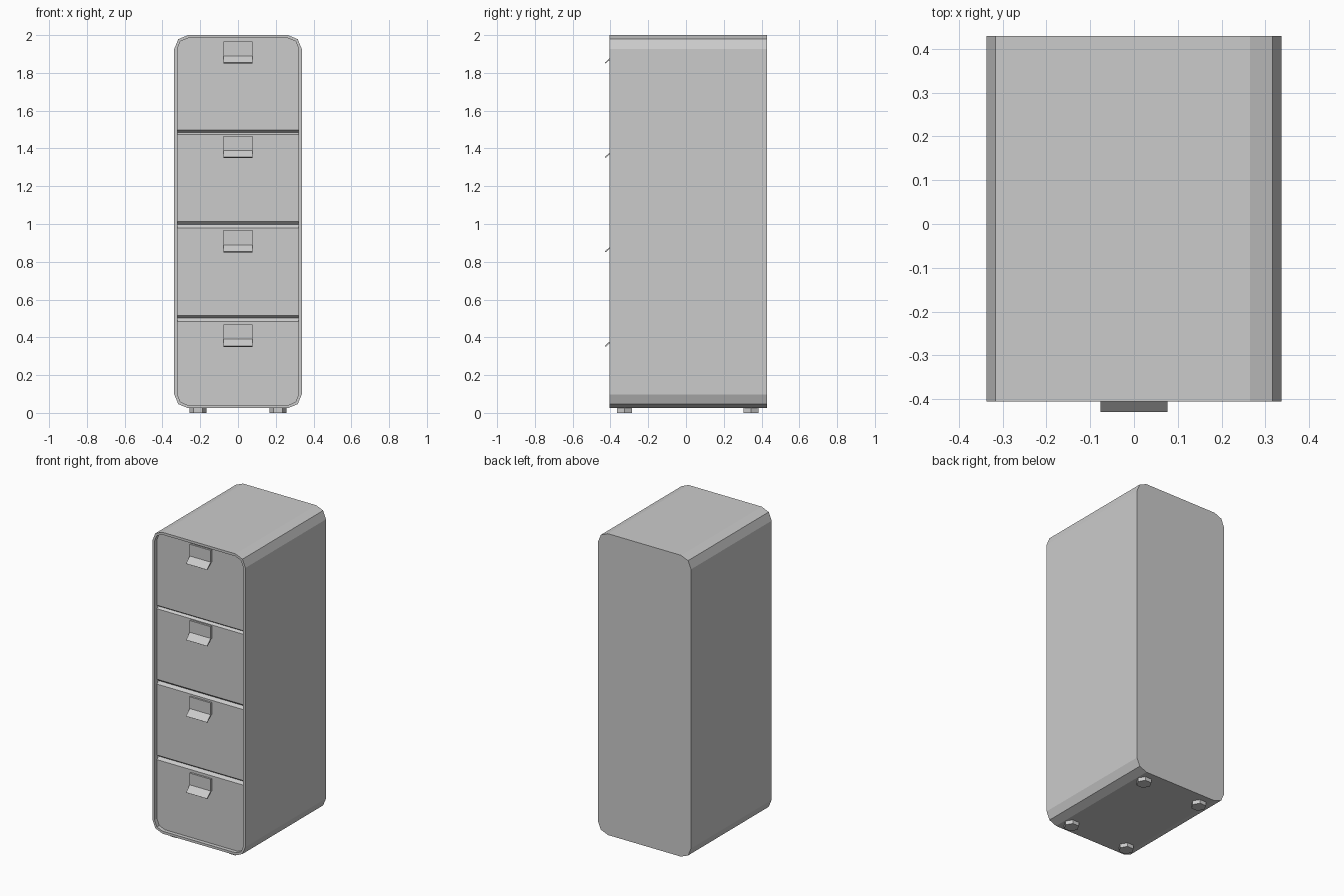
import bpy, bmesh, math

cube = bpy.data.objects.get("Cube")
if cube:
    bpy.data.objects.remove(cube, do_unlink=True)

# One painted-steel colour
grey = bpy.data.materials.new("light_grey_metal")
grey.use_nodes = True
colour = (0.6, 0.6, 0.6, 1)
grey.diffuse_color = colour
grey.node_tree.nodes["Principled BSDF"].inputs["Base Color"].default_value = colour

HALF_W, FRONT, BACK = 0.3375, -0.405, 0.43
BOTTOM, TOP, RADIUS, RIM = 0.025, 2.0, 0.073, 0.016
PANEL_Y, GROOVE = -0.38, 0.016


def finish(name, bm):
    mesh = bpy.data.meshes.new(name)
    bm.to_mesh(mesh)
    bm.free()
    mesh.materials.append(grey)
    obj = bpy.data.objects.new(name, mesh)
    bpy.context.collection.objects.link(obj)
    return obj


def rounded_loop(bm, inset, y):
    """Rectangle facing the front, with two-segment rounded corners."""
    r, mid = RADIUS - inset, (BOTTOM + TOP) / 2
    cx, cz = HALF_W - RADIUS, (TOP - BOTTOM) / 2 - RADIUS
    verts = []
    for i, (sx, sz) in enumerate([(1, 1), (-1, 1), (-1, -1), (1, -1)]):
        for step in range(3):
            a = math.radians(90 * i + 45 * step)
            verts.append(bm.verts.new((sx * cx + r * math.cos(a), y,
                                       mid + sz * cz + r * math.sin(a))))
    return verts


# Cabinet shell: back, outer skin, front rim, inner wall of the recess
bm = bmesh.new()
loops = [rounded_loop(bm, 0, BACK), rounded_loop(bm, 0, FRONT),
         rounded_loop(bm, RIM, FRONT), rounded_loop(bm, RIM, PANEL_Y + 2 * GROOVE)]
for a, b in zip(loops, loops[1:]):
    for i in range(len(a)):
        j = (i + 1) % len(a)
        bm.faces.new((a[i], a[j], b[j], b[i]))
bm.faces.new(loops[0])
bm.faces.new(loops[-1])
bmesh.ops.recalc_face_normals(bm, faces=bm.faces)
finish("cabinet_shell", bm)

# Drawer fronts: slices of the recessed panel, with edges sloping into V grooves
# Each groove: lower edge, valley, upper edge
grooves = [(0.485, 0.502, 0.515), (0.98, 0.997, 1.012), (1.474, 1.485, 1.497)]


def slice_panel(bm, z, clear_below=False, clear_above=False):
    bmesh.ops.bisect_plane(bm, geom=bm.verts[:] + bm.edges[:] + bm.faces[:],
                           plane_co=(0, 0, z), plane_no=(0, 0, 1),
                           clear_inner=clear_below, clear_outer=clear_above)


for n in range(4):
    bm = bmesh.new()
    bm.faces.new(rounded_loop(bm, RIM, PANEL_Y))
    valleys = []
    if n > 0:
        _, valley, upper = grooves[n - 1]
        slice_panel(bm, valley, clear_below=True)
        slice_panel(bm, upper)
        valleys.append(valley)
    if n < 3:
        lower, valley, _ = grooves[n]
        slice_panel(bm, valley, clear_above=True)
        slice_panel(bm, lower)
        valleys.append(valley)
    for v in bm.verts:
        if any(abs(v.co.z - z) < 1e-4 for z in valleys):
            v.co.y += GROOVE
    bm.normal_update()
    for f in bm.faces:
        if f.normal.y > 0:
            f.normal_flip()
    finish(f"drawer_front_{n + 1}", bm)

# Pull handles: flat plate with a lip flaring out at the bottom
profile = [(-0.378, 0.115), (-0.392, 0.115), (-0.392, 0.038), (-0.43, 0.002),
           (-0.424, -0.002), (-0.386, 0.034), (-0.378, 0.034)]
for n in range(4):
    bm = bmesh.new()
    base = 0.352 + 0.5 * n
    face = bm.faces.new([bm.verts.new((-0.076, y, base + z)) for y, z in profile])
    side = bmesh.ops.extrude_face_region(bm, geom=[face])["geom"]
    bmesh.ops.translate(bm, vec=(0.152, 0, 0),
                        verts=[v for v in side if isinstance(v, bmesh.types.BMVert)])
    bmesh.ops.recalc_face_normals(bm, faces=bm.faces)
    finish(f"pull_handle_{n + 1}", bm)

# Six-sided feet
for side, x in (("left", 0.212), ("right", -0.212)):
    for end, y in (("front", -0.325), ("back", 0.345)):
        bm = bmesh.new()
        bmesh.ops.create_cone(bm, cap_ends=True, segments=6, radius1=0.046,
                              radius2=0.046, depth=0.03)
        xs = max(v.co.x for v in bm.verts)
        # Turn so that two corners point sideways
        if xs < 0.045:
            for v in bm.verts:
                v.co.x, v.co.y = v.co.y, -v.co.x
        foot = finish(f"{end}_{side}_foot", bm)
        foot.location = (x, y, 0.015)
